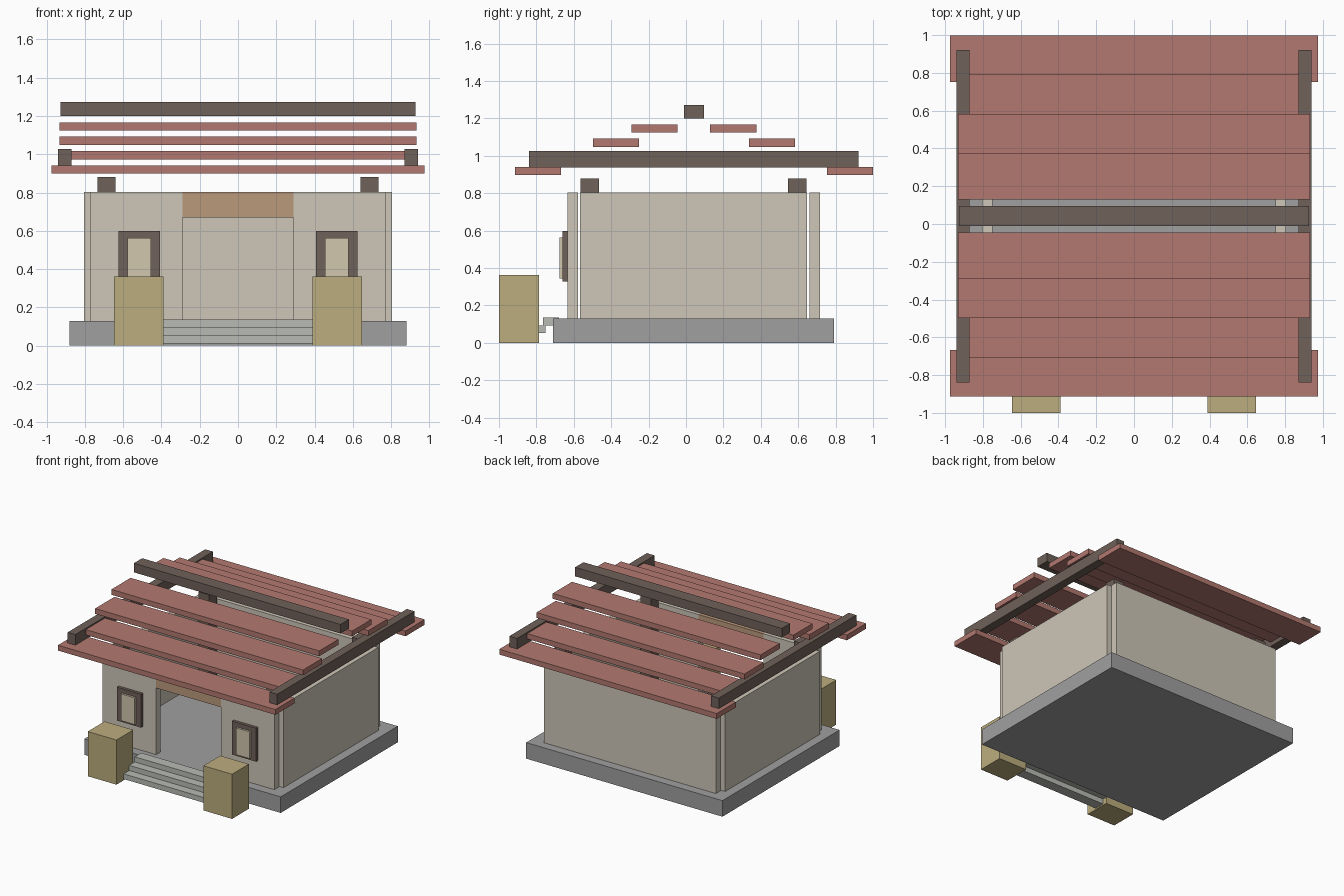
import bpy

if "Cube" in bpy.data.objects:
    bpy.data.objects.remove(bpy.data.objects["Cube"])

CY = 0.0425  # depth centre of the house body


def mat(name, r, g, b):
    m = bpy.data.materials.new(name)
    m.diffuse_color = (r, g, b, 1)
    m.use_nodes = True
    m.node_tree.nodes["Principled BSDF"].inputs["Base Color"].default_value = m.diffuse_color
    return m


plaster = mat("plaster", 0.62, 0.57, 0.48)
tile = mat("roof_red", 0.45, 0.19, 0.16)
wood = mat("dark_wood", 0.16, 0.12, 0.10)
tan = mat("tan_wood", 0.50, 0.32, 0.20)
sand = mat("sandstone", 0.50, 0.42, 0.21)
pale = mat("pale_pane", 0.64, 0.57, 0.42)
stone = mat("step_stone", 0.48, 0.50, 0.46)
slab = mat("base_stone", 0.35, 0.35, 0.35)


def box(name, x, y, z, m):
    """Box from (min, max) pairs on each axis."""
    r = (x, y, z)
    bpy.ops.mesh.primitive_cube_add(size=1, location=[(a + b) / 2 for a, b in r])
    o = bpy.context.object
    o.name = name
    o.scale = [abs(b - a) for a, b in r]
    bpy.ops.object.transform_apply(location=False, rotation=False, scale=True)
    o.data.materials.append(m)
    return o


def flip_y(y):
    return (2 * CY - y[1], 2 * CY - y[0])


# Base, back wall and lintel
box("base_slab", (-0.88, 0.88), (-0.71, 0.79), (0, 0.13), slab)
box("back_wall", (-0.77, 0.77), (0.66, 0.717), (0.13, 0.803), plaster)
box("door_lintel", (-0.29, 0.29), (-0.634, -0.577), (0.67, 0.803), tan)

# Parts repeated left and right
for s, side in ((-1, "left"), (1, "right")):
    def pair(name, x, y, z, m):
        box(f"{name}_{side}", sorted((s * x[0], s * x[1])), y, z, m)

    pair("side_wall", (0.75, 0.805), (-0.567, 0.648), (0.13, 0.803), plaster)
    pair("front_wall", (0.29, 0.77), (-0.634, -0.577), (0.13, 0.803), plaster)
    pair("window_frame", (0.408, 0.624), (-0.659, -0.634), (0.327, 0.598), wood)
    pair("window_pane", (0.454, 0.578), (-0.675, -0.657), (0.345, 0.562), pale)
    pair("pedestal", (0.39, 0.647), (-1.0, -0.785), (0, 0.362), sand)
    pair("rafter", (0.87, 0.939), (-0.84, 0.921), (0.938, 1.027), wood)
    post_y = (-0.565, -0.466)
    pair("front_post", (0.64, 0.735), post_y, (0.13, 0.88), wood)
    pair("back_post", (0.64, 0.735), (0.545, 0.644), (0.13, 0.88), wood)

# Entrance steps
for i in range(3):
    y, z = -0.907 + 0.071 * i, 0.01 + 0.042 * i
    box(f"step_{i + 1}", (-0.391, 0.391), (y, y + 0.085), (z, z + 0.042), stone)

# Stepped roof boards on both slopes, lowest one wider
for i in range(4):
    y0 = -0.914 + 0.2078 * i
    z0 = 0.898 + 0.0752 * i
    hx = 0.975 if i == 0 else 0.932
    y = (y0, y0 + 0.246)
    for name, yy in (("front", y), ("back", flip_y(y))):
        box(f"roof_board_{name}_{i + 1}", (-hx, hx), yy, (z0, z0 + 0.043), tile)

# Ridge beam
box("ridge_beam", (-0.927, 0.927), (-0.011, 0.096), (1.2, 1.273), wood)
